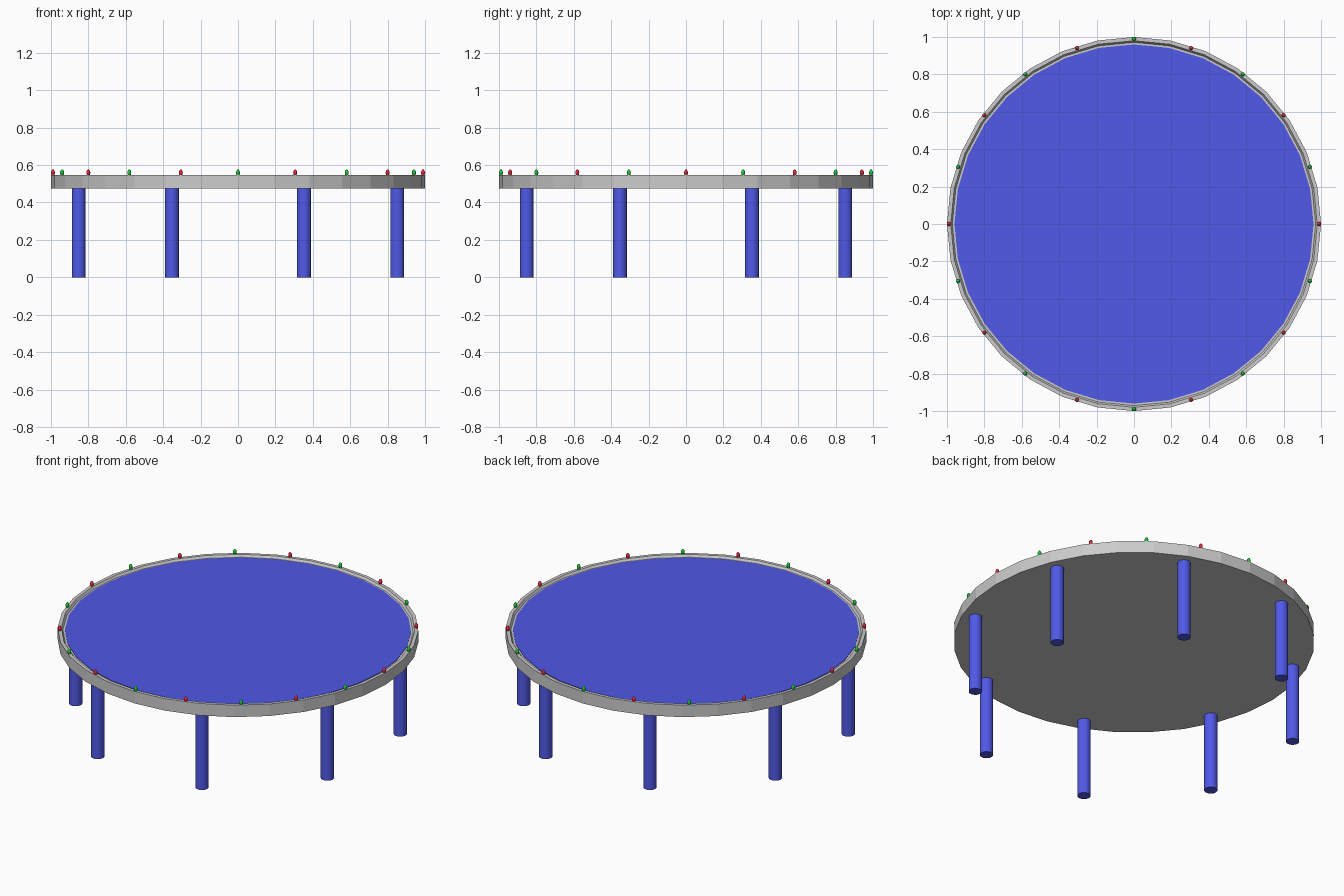
import bpy, bmesh
from math import sin, cos, pi, radians

if "Cube" in bpy.data.objects:
    bpy.data.objects.remove(bpy.data.objects["Cube"])

SIDES = 32


def material(name, rgb):
    m = bpy.data.materials.new(name)
    m.diffuse_color = (*rgb, 1)
    m.use_nodes = True
    m.node_tree.nodes["Principled BSDF"].inputs["Base Color"].default_value = m.diffuse_color
    return m


blue = material("blue", (0.08, 0.10, 0.80))
red = material("red", (0.8, 0.02, 0.04))
green = material("green", (0.01, 0.6, 0.04))


def lathe(name, profile, mat=None):
    """Revolve (radius, z) points into flat facets, capping both ends."""
    bm = bmesh.new()
    rings = [[bm.verts.new((r * cos(2 * pi * i / SIDES), r * sin(2 * pi * i / SIDES), z))
              for i in range(SIDES)] for r, z in profile]
    for a, b in zip(rings, rings[1:]):
        for i in range(SIDES):
            j = (i + 1) % SIDES
            bm.faces.new((a[i], a[j], b[j], b[i]))
    bm.faces.new(rings[0][::-1])
    bm.faces.new(rings[-1])
    me = bpy.data.meshes.new(name)
    bm.to_mesh(me)
    bm.free()
    ob = bpy.data.objects.new(name, me)
    bpy.context.collection.objects.link(ob)
    if mat:
        me.materials.append(mat)
    return ob


# Round frame with a shallow recess and sloped inner lip
lathe("round_frame", [(1.0, 0.475), (1.0, 0.548), (0.98, 0.548), (0.971, 0.535)])

# Blue surface sitting in the recess
lathe("blue_surface", [(0.96, 0.53), (0.96, 0.538)], blue)

# Eight round legs
for k in range(8):
    a = radians(22.5 + 45 * k)
    bpy.ops.mesh.primitive_cylinder_add(vertices=32, radius=0.037, depth=0.478,
                                        location=(0.922 * cos(a), 0.922 * sin(a), 0.239))
    leg = bpy.context.object
    leg.name = f"leg_{k + 1}"
    leg.data.materials.append(blue)
    bpy.ops.object.shade_smooth_by_angle(angle=radians(30))

# Twenty small rim lights, alternating red and green
for k in range(20):
    a = radians(18 * k)
    bpy.ops.mesh.primitive_uv_sphere_add(segments=16, ring_count=8, radius=1,
                                         location=(0.989 * cos(a), 0.989 * sin(a), 0.559))
    light = bpy.context.object
    light.name = f"rim_light_{k + 1}"
    light.scale = (0.0105, 0.0105, 0.0175)
    light.data.materials.append(green if k % 2 else red)
    bpy.ops.object.shade_smooth()
